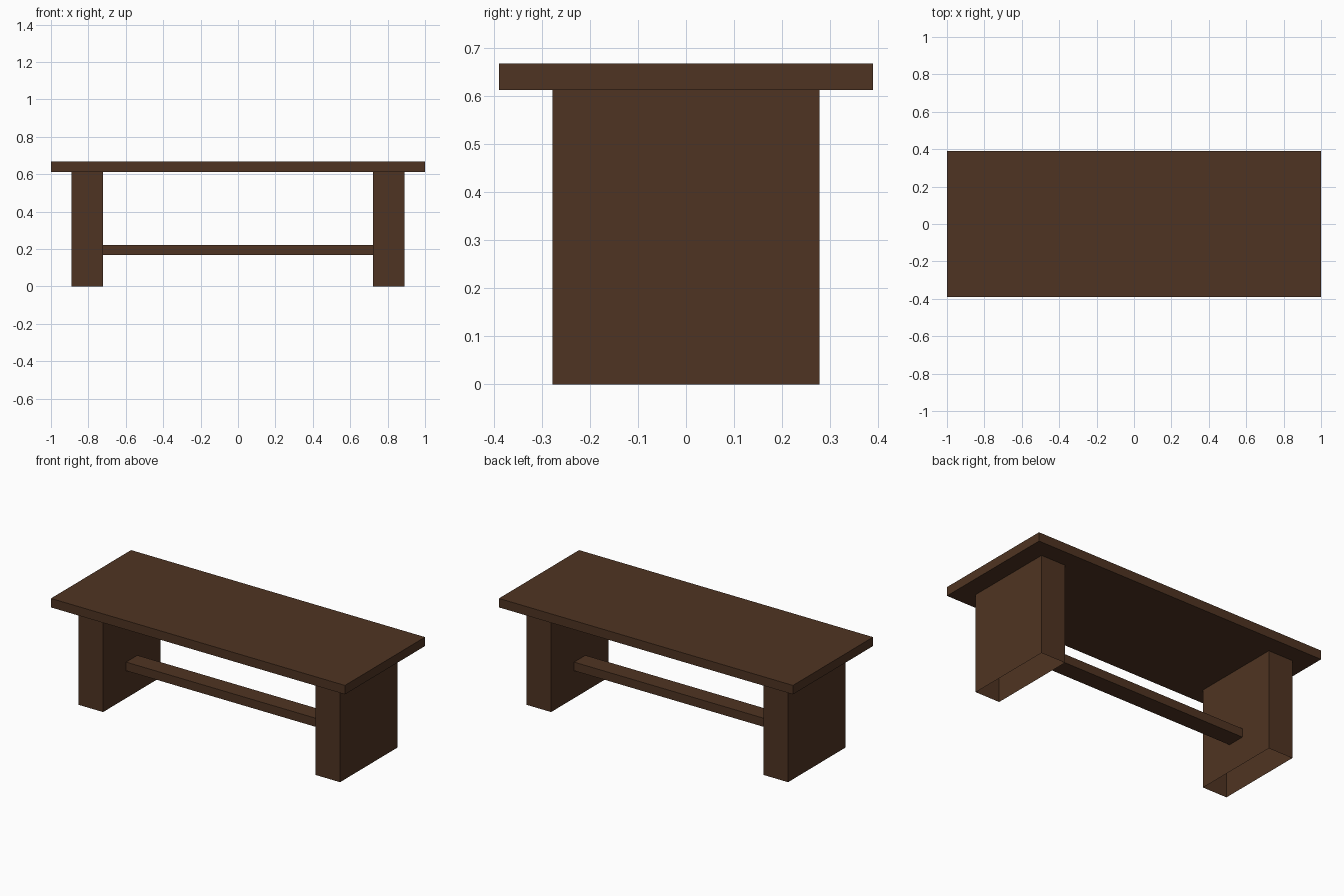
import bpy, bmesh
from mathutils import Vector

if "Cube" in bpy.data.objects:
    bpy.data.objects.remove(bpy.data.objects["Cube"])

wood = bpy.data.materials.new("dark_wood")
wood.diffuse_color = (0.078, 0.034, 0.016, 1)
wood.use_nodes = True
wood.node_tree.nodes["Principled BSDF"].inputs["Base Color"].default_value = wood.diffuse_color


def box(name, lo, hi, open_axis=None):
    """Box between two corners; faces along open_axis are left off."""
    bm = bmesh.new()
    bmesh.ops.create_cube(bm, size=1)
    lo, hi = Vector(lo), Vector(hi)
    for v in bm.verts:
        v.co = (lo + hi) / 2 + v.co * (hi - lo)
    if open_axis is not None:
        bm.normal_update()
        ends = [f for f in bm.faces if abs(f.normal[open_axis]) > 0.9]
        bmesh.ops.delete(bm, geom=ends, context='FACES_ONLY')
    mesh = bpy.data.meshes.new(name)
    bm.to_mesh(mesh)
    bm.free()
    mesh.materials.append(wood)
    obj = bpy.data.objects.new(name, mesh)
    bpy.context.collection.objects.link(obj)
    return obj


# table top slab
box("table_top", (-1, -0.389, 0.612), (1, 0.389, 0.667))

# two panel legs, hollow and open underneath
for side, x in (("left", -0.806), ("right", 0.806)):
    box(side + "_leg", (x - 0.083, -0.278, 0), (x + 0.083, 0.278, 0.612), open_axis=2)

# stretcher bar between the legs
box("stretcher", (-0.723, -0.055, 0.169), (0.723, 0.055, 0.222), open_axis=0)
